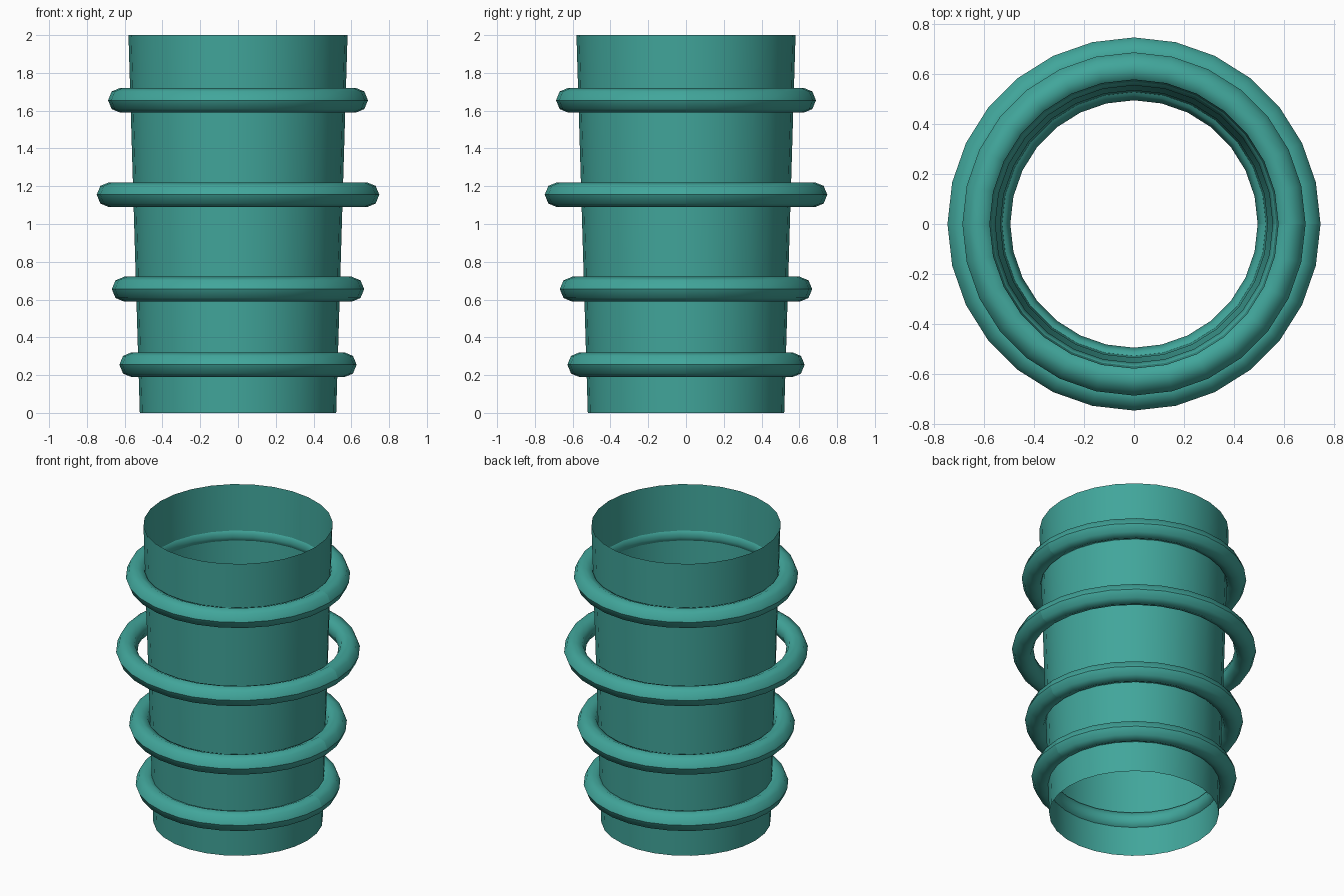
import bpy
import bmesh

SIDES = 28        # segments around the tube and every ring
RING_SIDES = 8    # segments around a ring's cross-section
RING_RADIUS = 0.066

cube = bpy.data.objects.get("Cube")
if cube:
    bpy.data.objects.remove(cube, do_unlink=True)

teal = bpy.data.materials.new("teal")
teal.use_nodes = True
colour = (0.053, 0.381, 0.328, 1)
teal.diffuse_color = colour
teal.node_tree.nodes["Principled BSDF"].inputs["Base Color"].default_value = colour


def finish(obj, name):
    obj.name = obj.data.name = name
    obj.data.materials.append(teal)
    obj.data.shade_smooth()


# Flared open tube without end caps
def add_tube(bottom, top, height):
    bpy.ops.mesh.primitive_cone_add(
        vertices=SIDES, radius1=bottom, radius2=top, depth=height,
        end_fill_type='NOTHING', location=(0, 0, height / 2))
    finish(bpy.context.object, "flared_tube")


# Ring with a crisp line round its outer rim and one joint at +x
def add_ring(name, outer, z):
    bpy.ops.mesh.primitive_torus_add(
        major_segments=SIDES, minor_segments=RING_SIDES,
        major_radius=outer - RING_RADIUS, minor_radius=RING_RADIUS,
        location=(0, 0, z))
    obj = bpy.context.object
    finish(obj, name)
    bm = bmesh.new()
    bm.from_mesh(obj.data)
    for edge in bm.edges:
        rim = all(v.co.xy.length > outer - 0.001 for v in edge.verts)
        joint = all(abs(v.co.y) < 0.001 and v.co.x > 0 for v in edge.verts)
        edge.smooth = not (rim or joint)
    bm.to_mesh(obj.data)
    bm.free()


add_tube(0.52, 0.58, 2.0)
for name, outer, z in (("bottom_ring", 0.628, 0.255),
                       ("lower_ring", 0.668, 0.655),
                       ("wide_ring", 0.748, 1.155),
                       ("top_ring", 0.688, 1.655)):
    add_ring(name, outer, z)
